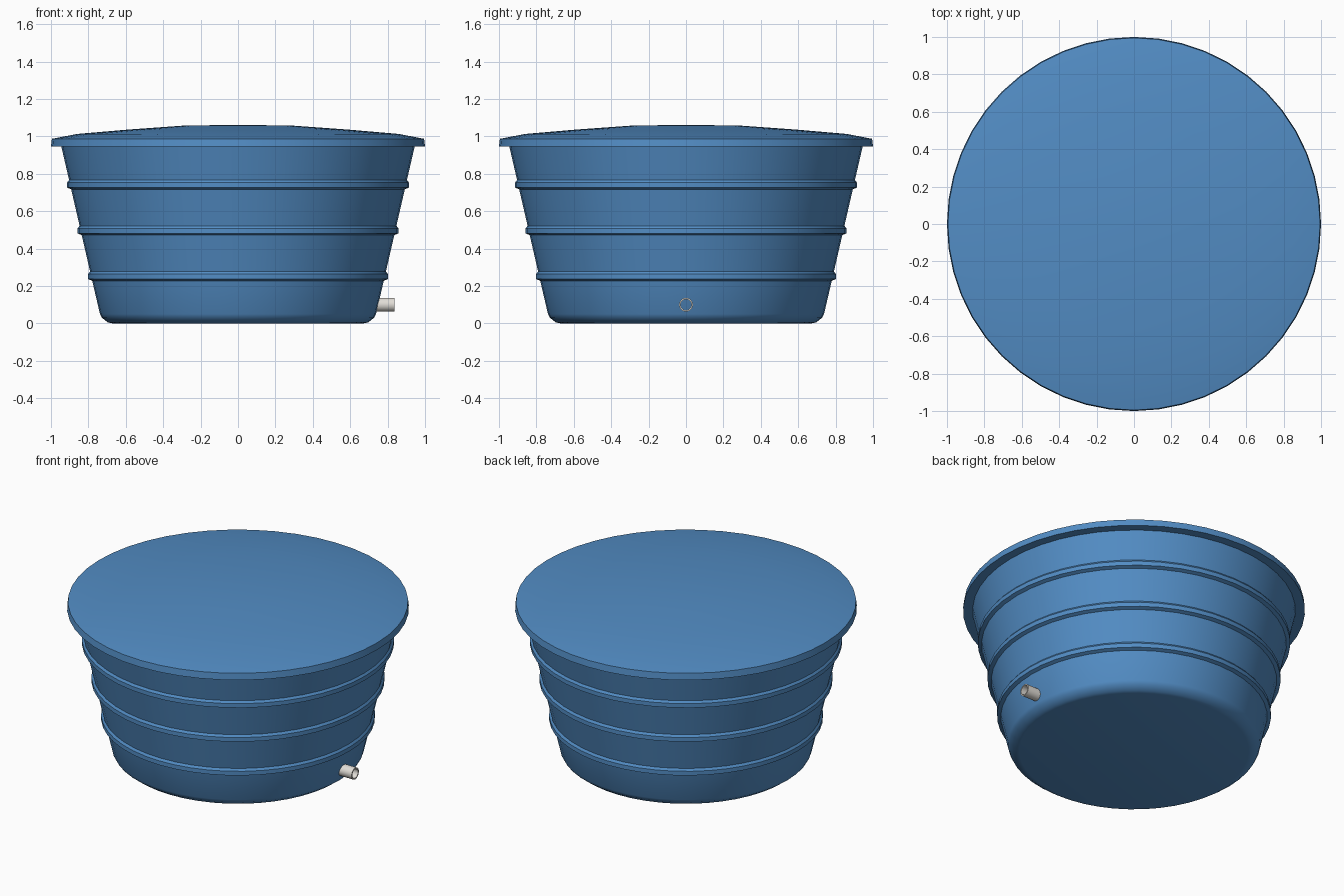
import bpy
import bmesh
from math import pi
from mathutils import Matrix, Vector

cube = bpy.data.objects.get("Cube")
if cube:
    bpy.data.objects.remove(cube, do_unlink=True)


def material(name, color):
    mat = bpy.data.materials.new(name)
    mat.use_nodes = True
    mat.diffuse_color = color
    bsdf = mat.node_tree.nodes["Principled BSDF"]
    bsdf.inputs["Base Color"].default_value = color
    bsdf.inputs["Roughness"].default_value = 0.6
    return mat


def lathe(name, profile, mat, steps=48, closed=False, matrix=None):
    """Spin a (radius, height) profile around z."""
    bm = bmesh.new()
    verts = [bm.verts.new((r, 0, z)) for r, z in profile]
    edges = [bm.edges.new(pair) for pair in zip(verts, verts[1:])]
    if closed:
        edges.append(bm.edges.new((verts[-1], verts[0])))
    bmesh.ops.spin(bm, geom=verts + edges, cent=(0, 0, 0), axis=(0, 0, 1),
                   angle=2 * pi, steps=steps, use_merge=True)
    bmesh.ops.remove_doubles(bm, verts=bm.verts, dist=0.0005)
    bmesh.ops.recalc_face_normals(bm, faces=bm.faces)
    if matrix:
        bm.transform(matrix)
    mesh = bpy.data.meshes.new(name)
    bm.to_mesh(mesh)
    bm.free()
    mesh.materials.append(mat)
    obj = bpy.data.objects.new(name, mesh)
    bpy.context.collection.objects.link(obj)
    bpy.ops.object.select_all(action="DESELECT")
    obj.select_set(True)
    bpy.context.view_layer.objects.active = obj
    bpy.ops.object.shade_smooth_by_angle(angle=pi * 0.18)
    return obj


blue = material("tank blue", (0.085, 0.265, 0.555, 1))
grey = material("pipe light grey", (0.76, 0.73, 0.68, 1))


def wall(z):
    return 0.727 + 0.23 * z


# Tapered body with a rounded foot and three raised bands
body = [(0, 0), (0.67, 0), (0.695, 0.005), (0.728, 0.03), (0.738, 0.05)]
for z in (0.228, 0.472, 0.717):
    outer = wall(z) + 0.022
    body += [(wall(z), z), (outer, z + 0.009),
             (outer, z + 0.036), (wall(z + 0.05), z + 0.05)]
body += [(wall(0.96), 0.96), (0, 0.96)]
lathe("tank_body", body, blue)

# Shallow domed lid with an overhanging rim
lid = [(0, 0.945), (1.0, 0.945), (0.995, 0.987), (0.86, 1.013),
       (0.58, 1.037), (0.3, 1.057), (0, 1.062)]
lathe("lid", lid, blue)

# Hollow outlet pipe on the left side
pipe = [(0.037, 0), (0.037, 0.1), (0.029, 0.1), (0.029, 0)]
place = Matrix.Translation(Vector((0.737, 0, 0.1))) @ Matrix.Rotation(pi / 2, 4, "Y")
lathe("outlet_pipe", pipe, grey, steps=24, closed=True, matrix=place)
